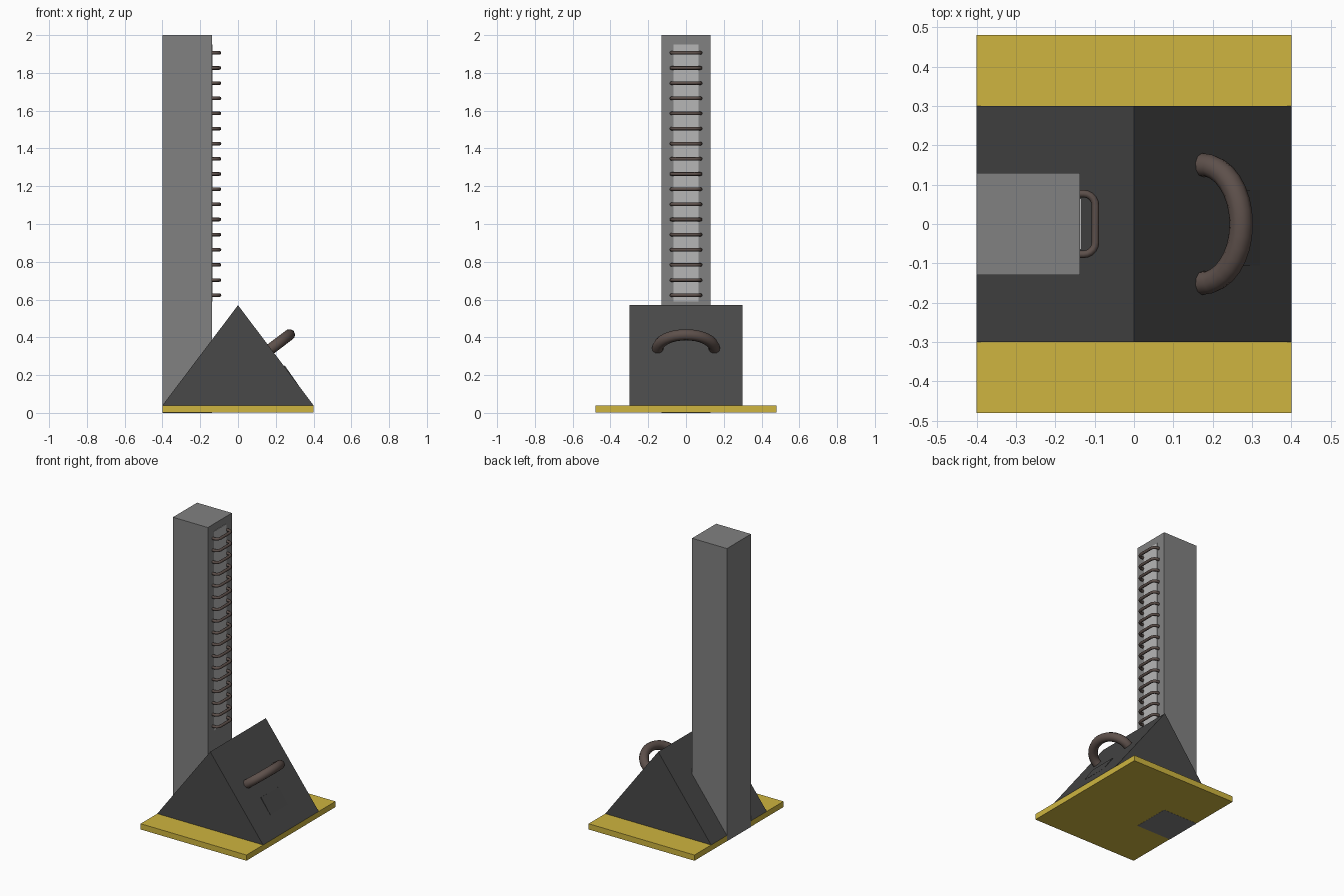
import bpy, bmesh, math
from mathutils import Vector, Matrix

if "Cube" in bpy.data.objects:
    bpy.data.objects.remove(bpy.data.objects["Cube"])


def material(name, rgb):
    m = bpy.data.materials.new(name)
    m.diffuse_color = (*rgb, 1)
    m.use_nodes = True
    m.node_tree.nodes["Principled BSDF"].inputs["Base Color"].default_value = m.diffuse_color
    return m


yellow = material("yellow", (0.62, 0.46, 0.05))
dark = material("dark_grey", (0.065, 0.065, 0.065))
grey = material("mid_grey", (0.22, 0.22, 0.22))
light = material("light_grey", (0.47, 0.47, 0.47))
brown = material("dark_brown", (0.11, 0.08, 0.07))


def add_mesh(name, bm, mat, matrix=Matrix()):
    bmesh.ops.recalc_face_normals(bm, faces=bm.faces[:])
    me = bpy.data.meshes.new(name)
    bm.to_mesh(me)
    bm.free()
    me.materials.append(mat)
    ob = bpy.data.objects.new(name, me)
    ob.matrix_world = matrix
    bpy.context.collection.objects.link(ob)
    return ob


def box(name, lo, hi, mat, matrix=Matrix()):
    bm = bmesh.new()
    bmesh.ops.create_cube(bm, size=1)
    lo, hi = Vector(lo), Vector(hi)
    for v in bm.verts:
        v.co = (lo + hi) / 2 + v.co * (hi - lo)
    return add_mesh(name, bm, mat, matrix)


def tube(name, points, radius, mat, sides_res=3):
    cu = bpy.data.curves.new(name, 'CURVE')
    cu.dimensions = '3D'
    cu.bevel_depth, cu.bevel_resolution = radius, sides_res
    cu.use_fill_caps = True
    sp = cu.splines.new('POLY')
    sp.points.add(len(points) - 1)
    for p, co in zip(sp.points, points):
        p.co = (*co, 1)
    sp.use_smooth = True
    cu.materials.append(mat)
    ob = bpy.data.objects.new(name, cu)
    bpy.context.collection.objects.link(ob)
    return ob


# base plate and upright post running down to the ground
box("base_plate", (-0.4, -0.48, 0.001), (0.4, 0.48, 0.04), yellow)
box("post", (-0.4005, -0.13, 0), (-0.137, 0.13, 2), grey)
box("ladder_backing", (-0.15, -0.065, 0.59), (-0.134, 0.065, 1.95), light)

# triangular housing
bm = bmesh.new()
tri = bm.faces.new([bm.verts.new((x, -0.3, z)) for x, z in ((-0.4, 0.04), (0.4, 0.04), (0, 0.57))])
side = bmesh.ops.extrude_face_region(bm, geom=[tri], use_keep_orig=True)
bmesh.ops.translate(bm, vec=(0, 0.6, 0), verts=[v for v in side["geom"] if isinstance(v, bmesh.types.BMVert)])
add_mesh("wedge_housing", bm, dark)

# ladder rungs: U-shaped bars with rounded corners
half = [(-0.145, 0.077)]
for i in range(6):
    a = math.radians(90 - i * 18)
    half.append((-0.128 + 0.030 * math.cos(a), 0.047 + 0.030 * math.sin(a)))
profile = half + [(x, -y) for x, y in reversed(half)]
for i in range(17):
    z = 0.623 + i * 0.0802
    tube(f"rung_{i + 1}", [(x, y, z) for x, y in profile], 0.0095, brown, 2)

# arched handle standing off the sloping face
foot, normal = Vector((0.175, 0, 0.34)), Vector((0.53, 0, 0.4)).normalized()
arc = []
for i in range(-1, 18):
    a = math.pi * i / 16
    arc.append(foot + normal * 0.122 * math.sin(a) + Vector((0, 0.15 * math.cos(a), 0)))
tube("handle", arc, 0.03, brown)

# thin flap tilted slightly out of the slope
slope = math.atan2(0.1, 0.07)
box("slope_flap", (0, -0.105, -0.012), (0.125, 0.087, 0), dark,
    Matrix.Translation((0.248, 0, 0.25)) @ Matrix.Rotation(slope, 4, 'Y'))
